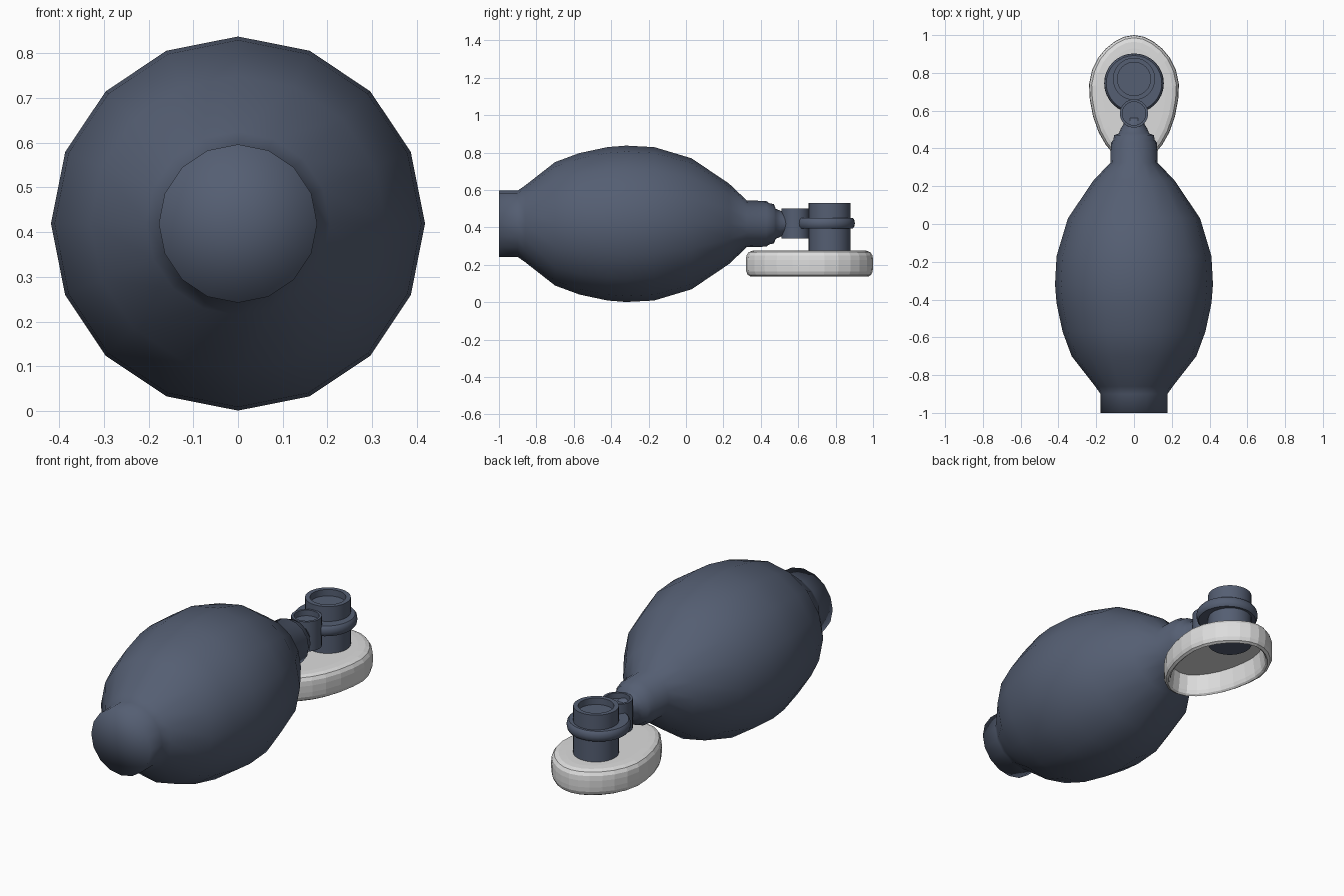
import bpy, bmesh, math
from mathutils import Vector

cube = bpy.data.objects.get("Cube")
if cube:
    bpy.data.objects.remove(cube)


def material(name, rgb):
    m = bpy.data.materials.new(name)
    m.use_nodes = True
    m.diffuse_color = (*rgb, 1)
    m.node_tree.nodes["Principled BSDF"].inputs["Base Color"].default_value = (*rgb, 1)
    return m


SLATE = material("slate blue", (0.09, 0.113, 0.17))
PALE = material("pale grey", (0.72, 0.72, 0.72))


def loft(name, rings, mat, cap_start=True, cap_end=True):
    """Skin a list of equal-length closed rings and fan-cap the ends."""
    bm = bmesh.new()
    loops = [[bm.verts.new(p) for p in ring] for ring in rings]
    n = len(loops[0])
    for a, b in zip(loops, loops[1:]):
        for i in range(n):
            j = (i + 1) % n
            bm.faces.new((a[i], a[j], b[j], b[i]))
    for use, loop in ((cap_start, loops[0]), (cap_end, loops[-1])):
        if use:
            mid = bm.verts.new(sum((v.co for v in loop), Vector()) / n)
            for i in range(n):
                bm.faces.new((loop[i], loop[(i + 1) % n], mid))
    bmesh.ops.recalc_face_normals(bm, faces=bm.faces)
    mesh = bpy.data.meshes.new(name)
    bm.to_mesh(mesh)
    bm.free()
    mesh.materials.append(mat)
    obj = bpy.data.objects.new(name, mesh)
    bpy.context.collection.objects.link(obj)
    return obj


def smooth(obj, angle):
    bpy.ops.object.select_all(action='DESELECT')
    obj.select_set(True)
    bpy.context.view_layer.objects.active = obj
    bpy.ops.object.shade_smooth_by_angle(angle=math.radians(angle))


def circle(radius, n):
    steps = [2 * math.pi * i / n for i in range(n)]
    return [(radius * math.sin(t), radius * math.cos(t)) for t in steps]


def upright(name, y, profile, sides=32):
    """Turned part on a vertical axis; profile holds (radius, z)."""
    rings = [[(a, y + b, z) for a, b in circle(r, sides)] for r, z in profile]
    smooth(loft(name, rings, SLATE), 35)


# Squeeze bag with its inlet collar and stepped neck, turned on the y axis
AXIS_Z = 0.419
bag_profile = [(-1, .177), (-.9, .177), (-.86, .205), (-.7, .33), (-.57, .378),
               (-.42, .41), (-.32, .418), (-.17, .41), (.03, .35), (.23, .215),
               (.325, .125), (.43, .122), (.445, .11), (.47, .105),
               (.48, .08), (.505, .07), (.53, .055), (.56, .055)]
bag = loft("squeeze_bag",
           [[(a, y, AXIS_Z + b) for a, b in circle(r, 16)] for y, r in bag_profile],
           SLATE)
bag.data.shade_smooth()

# Small valve cup, main connector tube and the flange round it
upright("valve_cup", 0.585,
        [(.075, .34), (.075, .50), (.062, .50), (.062, .47)])
upright("connector_tube", 0.768,
        [(.112, .245), (.112, .53), (.088, .53), (.088, .495)])
upright("connector_flange", 0.745,
        [(.11, .395), (.147, .395), (.155, .405), (.158, .422),
         (.155, .44), (.147, .45), (.11, .45)])

# Face mask: pear-shaped outline, mirrored from its right half
half = [(.05, .992), (.1, .968), (.15, .928), (.19, .88), (.222, .815),
        (.238, .74), (.234, .66), (.217, .57), (.187, .485), (.15, .42),
        (.105, .365), (.055, .331)]
outline = [(0, 1)] + half + [(0, .32)] + [(-x, y) for x, y in reversed(half)]


def inset_ring(inset, z):
    """Shrink the outline toward its middle by the given margin."""
    sx, sy = 1 - inset / .238, 1 - inset / .34
    return [(x * sx, .66 + (y - .66) * sy, z) for x, y in outline]


mask_profile = [(.05, .25), (.04, .165), (.034, .146), (.024, .138), (.01, .146),
                (.002, .165), (0, .19), (0, .225), (.003, .25), (.014, .267),
                (.035, .275), (.07, .277)]
loft("face_mask", [inset_ring(i, z) for i, z in mask_profile], PALE)
